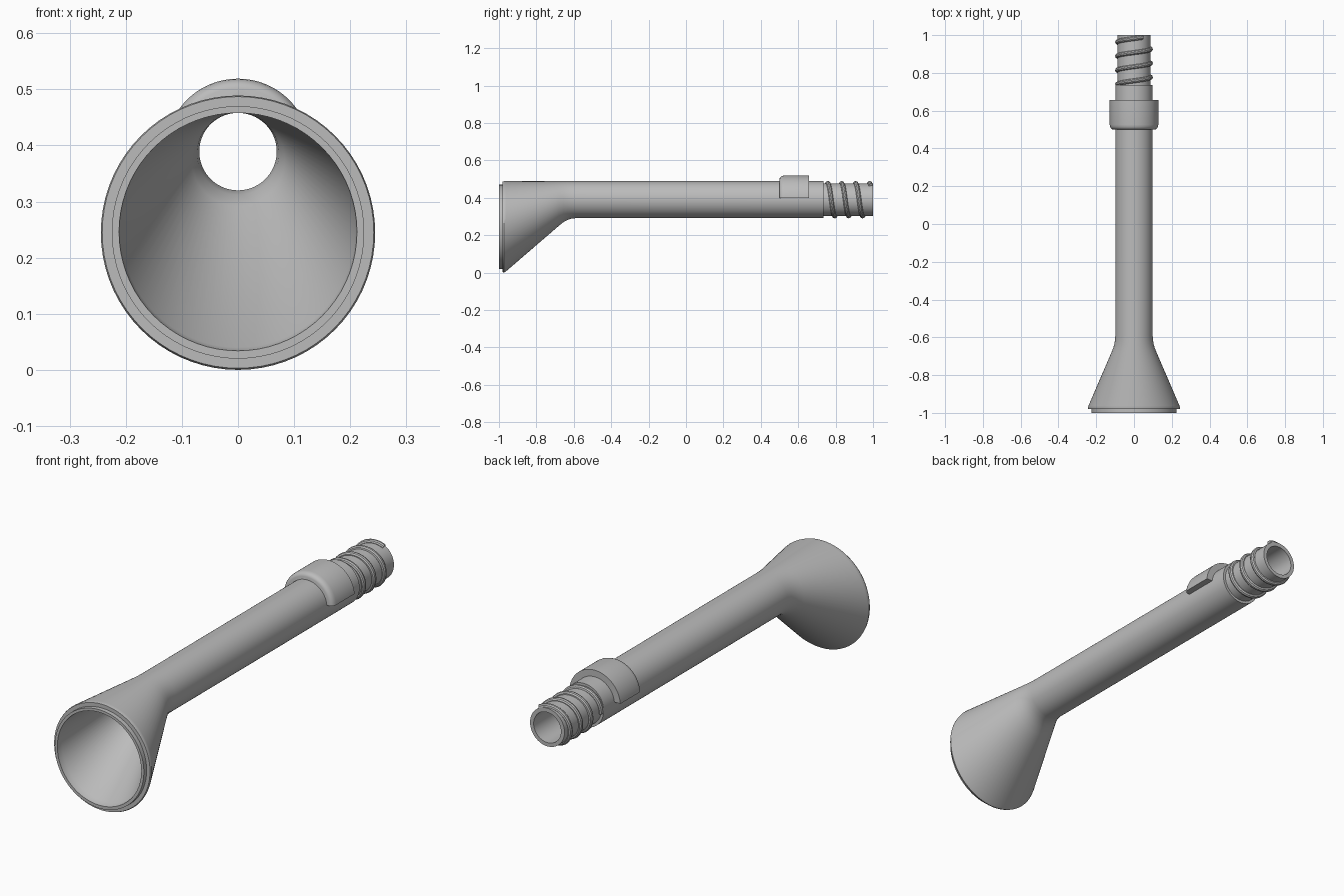
import bpy, bmesh, math
from math import sin, cos, pi

cube = bpy.data.objects.get("Cube")
if cube:
    bpy.data.objects.remove(cube, do_unlink=True)

grey = bpy.data.materials.new("plain grey")
grey.use_nodes = True
colour = (0.5, 0.5, 0.5, 1)
grey.diffuse_color = colour
grey.node_tree.nodes["Principled BSDF"].inputs["Base Color"].default_value = colour

AXIS_Z = 0.39     # height of the pipe axis
SEGMENTS = 72


def loft(name, rings, close_ends):
    """Join equal rings of points; close_ends caps the ends, otherwise the loft loops."""
    bm = bmesh.new()
    rows = [[bm.verts.new(p) for p in ring] for ring in rings]
    pairs = list(zip(rows, rows[1:]))
    if close_ends:
        bm.faces.new(rows[0])
        bm.faces.new(rows[-1])
    else:
        pairs.append((rows[-1], rows[0]))
    n = len(rows[0])
    for a, b in pairs:
        for i in range(n):
            j = (i + 1) % n
            bm.faces.new((a[i], a[j], b[j], b[i]))
    bmesh.ops.recalc_face_normals(bm, faces=bm.faces)
    mesh = bpy.data.meshes.new(name)
    bm.to_mesh(mesh)
    bm.free()
    obj = bpy.data.objects.new(name, mesh)
    bpy.context.collection.objects.link(obj)
    finish(obj)
    return obj


def finish(obj):
    obj.data.materials.append(grey)
    bpy.ops.object.select_all(action='DESELECT')
    obj.select_set(True)
    bpy.context.view_layer.objects.active = obj
    bpy.ops.object.shade_smooth_by_angle(angle=math.radians(32))


def arc(y, r, cz, start=0.0, end=2 * pi, count=SEGMENTS, closed=True):
    steps = count if closed else count - 1
    angles = [start + (end - start) * i / steps for i in range(count)]
    return [(r * cos(a), y, cz + r * sin(a)) for a in angles]


# Hollow pipe with an offset funnel: (y, radius, centre height)
TOP, BORE_TOP = 0.489, 0.458
outer = [(-1, 0.225, 0.245), (-0.98, 0.225, 0.245), (-0.98, 0.242, 0.245)]
outer += [(y, r, TOP - r) for y, r in (
    (-0.972, 0.2445), (-0.962, 0.241), (-0.68, 0.1195), (-0.655, 0.1095),
    (-0.635, 0.104), (-0.615, 0.1005), (-0.59, 0.099), (0.735, 0.099))]
outer += [(0.735, 0.087, AXIS_Z), (1, 0.087, AXIS_Z)]
inner = [(y, r, BORE_TOP - r) for y, r in (
    (1, 0.069), (-0.61, 0.069), (-0.64, 0.073), (-0.67, 0.083),
    (-0.97, 0.209), (-1, 0.212))]
loft("funnel_pipe", [arc(*row) for row in outer + inner], False)

# Raised half collar over the pipe, rounded at its front edge
rings = []
for y, r in ((0.5, 0.112), (0.503, 0.119), (0.508, 0.124),
             (0.516, 0.1275), (0.526, 0.129), (0.657, 0.129)):
    tilt, inner_tilt = math.asin(0.01 / r), math.asin(0.01 / 0.09)
    rings.append(arc(y, r, AXIS_Z, tilt, pi - tilt, 41, False)
                 + arc(y, 0.09, AXIS_Z, pi - inner_tilt, inner_tilt, 41, False))
loft("half_collar", rings, True)

# Screw thread wound around the narrow end
PITCH, START, END = 0.0745, 0.738, 0.988
curve = bpy.data.curves.new("screw_thread", 'CURVE')
curve.dimensions = '3D'
curve.bevel_depth = 0.012
curve.bevel_resolution = 3
curve.use_fill_caps = True
spline = curve.splines.new('POLY')
count = 180
spline.points.add(count - 1)
for i, point in enumerate(spline.points):
    y = START + (END - START) * i / (count - 1)
    a = pi - 2 * pi * (y - 0.963) / PITCH
    point.co = (0.088 * cos(a), y, AXIS_Z + 0.088 * sin(a), 1)
helix = bpy.data.objects.new("thread_path", curve)
bpy.context.collection.objects.link(helix)
mesh = bpy.data.meshes.new_from_object(
    helix.evaluated_get(bpy.context.evaluated_depsgraph_get()))
bpy.data.objects.remove(helix, do_unlink=True)
mesh.materials.clear()
thread = bpy.data.objects.new("screw_thread", mesh)
bpy.context.collection.objects.link(thread)
finish(thread)
